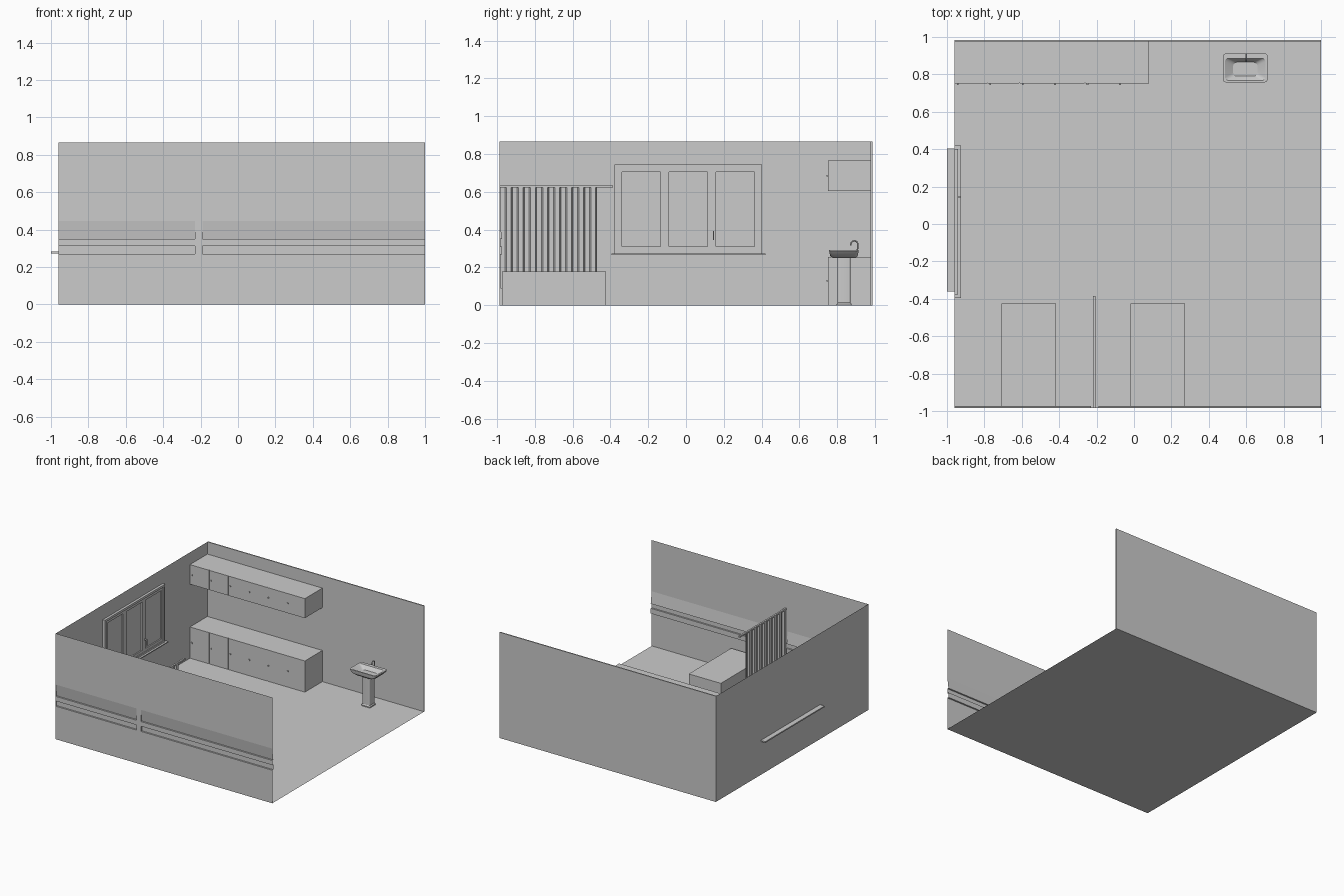
import bpy, bmesh, math
from mathutils import Vector

if "Cube" in bpy.data.objects:
    bpy.data.objects.remove(bpy.data.objects["Cube"])


def make(name, verts, faces, recalc=True):
    bm = bmesh.new()
    vs = [bm.verts.new(v) for v in verts]
    for f in faces:
        bm.faces.new([vs[i] for i in f])
    bmesh.ops.remove_doubles(bm, verts=bm.verts, dist=1e-6)
    if recalc:
        bmesh.ops.recalc_face_normals(bm, faces=bm.faces)
    me = bpy.data.meshes.new(name)
    bm.to_mesh(me)
    bm.free()
    ob = bpy.data.objects.new(name, me)
    bpy.context.collection.objects.link(ob)
    return ob


def box(name, x, y, z):
    v = [(a, b, c) for a in x for b in y for c in z]
    return make(name, v, [(0, 1, 3, 2), (4, 6, 7, 5), (0, 4, 5, 1),
                          (2, 3, 7, 6), (0, 2, 6, 4), (1, 5, 7, 3)])


def tube(name, pts, r):
    cu = bpy.data.curves.new(name, 'CURVE')
    cu.dimensions = '3D'
    cu.bevel_depth = r
    cu.bevel_resolution = 2
    cu.use_fill_caps = True
    sp = cu.splines.new('POLY')
    sp.points.add(len(pts) - 1)
    for p, co in zip(sp.points, pts):
        p.co = (*co, 1)
    ob = bpy.data.objects.new(name, cu)
    bpy.context.collection.objects.link(ob)
    return ob


L, R, F, B, H = -0.96, 1.0, -0.985, 0.985, 0.865

# Room shell: floor, left wall, back wall
make("floor", [(L, F, 0), (R, F, 0), (R, B, 0), (L, B, 0)], [(0, 1, 2, 3)], False)
make("left_wall", [(L, F, 0), (L, B, 0), (L, B, H), (L, F, H)], [(0, 1, 2, 3)], False)
box("back_wall", (L, R), (B - 0.009, B), (0, H))

# Front wall with bed-head service rails pressed into its profile
d = 0.013
prof = [(0, 0), (0, .27), (d, .27), (d, .312), (0, .312), (0, .35),
        (d, .35), (0, .447), (0, H)]
flat = [(0, z) for _, z in prof]
verts, faces = [], []
for x0, x1, p in ((L, -.23, prof), (-.23, -.19, flat), (-.19, R, prof)):
    s = len(verts)
    for y, z in p:
        verts += [(x0, F + y, z), (x1, F + y, z)]
    for i in range(len(p) - 1):
        a = s + 2 * i
        if p[i] != p[i + 1] and not (p is flat and p[i][1] == p[i + 1][1]):
            faces.append((a, a + 2, a + 3, a + 1))
for x in (-.23, -.19):
    for idx in ((1, 2, 3, 4), (5, 6, 7)):
        s = len(verts)
        verts += [(x, F + prof[i][0], prof[i][1]) for i in idx]
        faces.append(tuple(range(s, s + len(idx))))
make("front_wall", verts, faces, False)

# Beds
for i, x in enumerate((-.708, -.018)):
    box(f"bed_{i + 1}", (x, x + .29), (-.972, -.424), (0, .18))

# Pleated curtain and its rail
box("curtain_rail", (-.22, -.206), (F, -.385), (.622, .634))
n, y0, y1 = 8, F + .004, -.47
step = (y1 - y0) / n
line = []
for i in range(n):
    for t, sx in ((0, -1), (.38, -1), (.5, 1), (.88, 1)):
        line.append((-.213 + sx * .007, y0 + (i + t) * step))
line.append((-.22, y1))
verts = [(x, y, z) for x, y in line for z in (.09, .622)]
make("curtain", verts, [(2 * i, 2 * i + 2, 2 * i + 3, 2 * i + 1)
                        for i in range(len(line) - 1)], False)


# Window: frame, three sashes, glass, sills, handle
def frame(name, ya, yb, za, zb, w, x0, x1):
    outer = [(ya, za), (yb, za), (yb, zb), (ya, zb)]
    inner = [(ya + w, za + w), (yb - w, za + w), (yb - w, zb - w), (ya + w, zb - w)]
    v = [(x, *p) for x in (x0, x1) for p in outer + inner]
    f = []
    for i in range(4):
        j = (i + 1) % 4
        f += [(i, j, j + 4, i + 4), (i + 8, i + 12, j + 12, j + 8),
              (i, i + 8, j + 8, j), (i + 4, j + 4, j + 12, i + 12)]
    return make(name, v, f)


frame("window_frame", -.378, .402, .27, .745, .018, L, L + .02)
for i in range(3):
    ya = -.36 + i * .248
    frame(f"window_sash_{i + 1}", ya, ya + .248, .288, .727, .022, L, L + .014)
    x = L + .004
    make(f"window_pane_{i + 1}", [(x, ya + .022, .31), (x, ya + .226, .31),
                                  (x, ya + .226, .705), (x, ya + .022, .705)],
         [(0, 1, 2, 3)])
box("inner_sill", (L, -.924), (-.395, .42), (.265, .273))
box("outer_sill", (-1, L), (-.362, .404), (.272, .282))
box("handle_mount", (L + .014, L + .034), (.142, .149), (.382, .394))
box("handle_lever", (L + .029, L + .036), (.142, .149), (.345, .394))

# Upper and lower cabinets with door fronts and knobs
edges = [L, -.785, -.612, -.262, .08]
for name, z0, z1, kz in (("lower", 0, .255, .13), ("upper", .605, .765, .685)):
    box(f"{name}_cabinet", (L, .08), (.755, B - .009), (z0, z1))
    for i in range(4):
        a = edges[i] + (.002 if i else 0)
        b = edges[i + 1] - (.002 if i < 3 else 0)
        box(f"{name}_door_{i + 1}", (a, b), (.75, .755), (z0, z1))
    for i in range(6):
        x = L + .018 + i * .1735
        box(f"{name}_knob_{i + 1}", (x - .005, x + .005), (.744, .75), (kz - .005, kz + .005))


# Wash basin lofted from rounded rectangles
def ring(x0, x1, y0, y1, z, r, k=4):
    out = []
    for cx, cy, a in ((x1 - r, y1 - r, 0), (x0 + r, y1 - r, 90),
                      (x0 + r, y0 + r, 180), (x1 - r, y0 + r, 270)):
        for i in range(k + 1):
            t = math.radians(a + 90 * i / k)
            out.append((cx + r * math.cos(t), cy + r * math.sin(t), z))
    return out


def loft(name, rings):
    m = len(rings[0])
    v = [p for r in rings for p in r]
    f = [(k * m + i, k * m + (i + 1) % m, (k + 1) * m + (i + 1) % m, (k + 1) * m + i)
         for k in range(len(rings) - 1) for i in range(m)]
    f += [tuple(range(m)), tuple(range(len(v) - m, len(v)))]
    ob = make(name, v, f)
    bpy.context.view_layer.objects.active = ob
    ob.select_set(True)
    bpy.ops.object.shade_smooth_by_angle(angle=math.radians(30))
    ob.select_set(False)
    return ob


loft("basin", [ring(.52, .67, .775, .9, .25, .02),
               ring(.495, .695, .762, .908, .262, .02),
               ring(.475, .715, .757, .912, .284, .018),
               ring(.475, .715, .757, .912, .293, .018),
               ring(.487, .703, .768, .885, .293, .016),
               ring(.53, .66, .79, .865, .262, .02)])
loft("pedestal", [ring(.555, .635, .797, .875, 0, .008),
                  ring(.555, .635, .797, .875, .008, .008),
                  ring(.561, .629, .802, .869, .016, .008),
                  ring(.561, .629, .802, .869, .25, .008)])

# Hooked tap
arc = [(.6, .89 + .018 * math.cos(t), .325 + .016 * math.sin(t))
       for t in (i * math.pi / 8 for i in range(9))]
tube("tap", [(.6, .906, .29), (.6, .908, .31)] + arc + [(.6, .872, .316)], .004)
